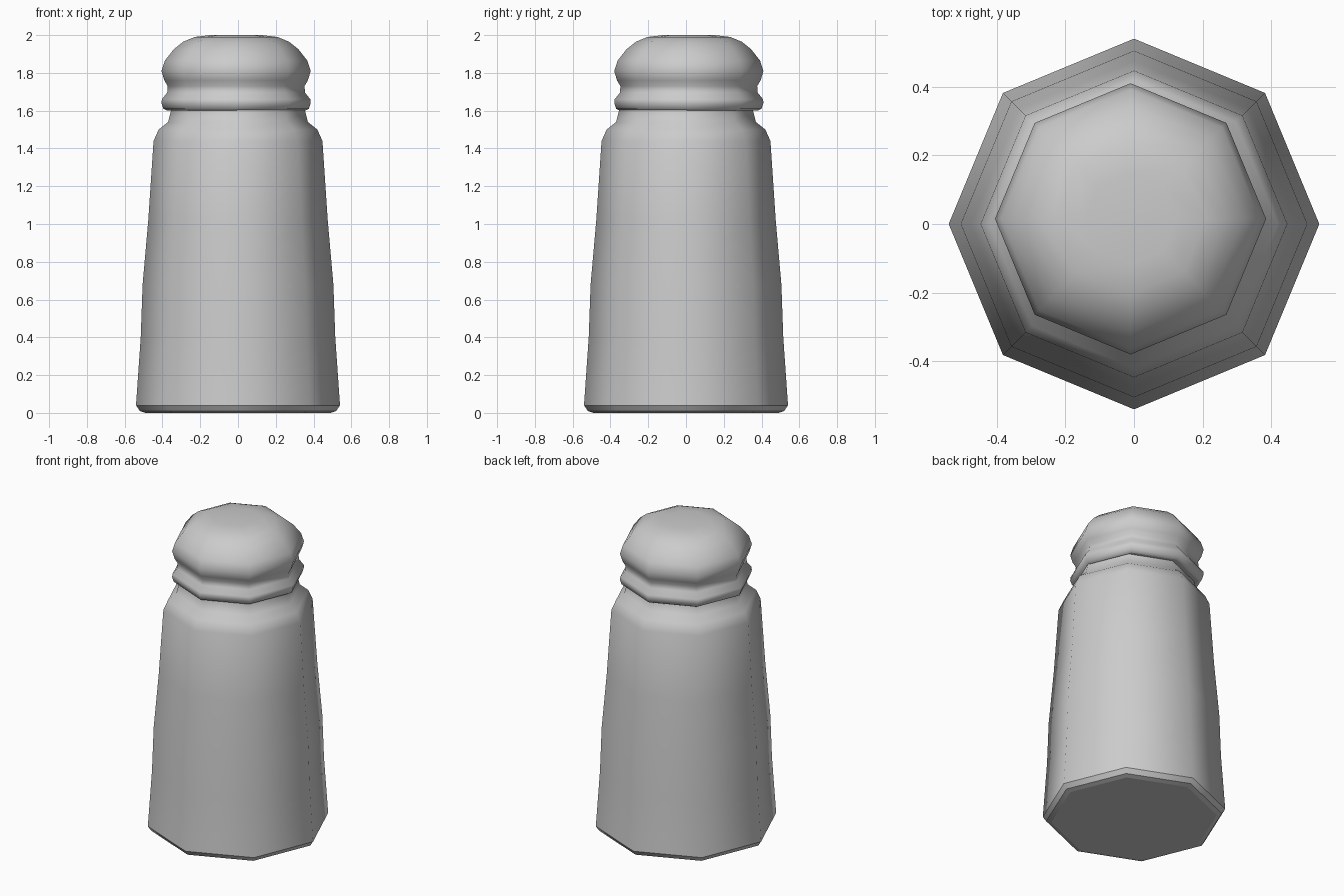
import bpy, bmesh, math

if "Cube" in bpy.data.objects:
    bpy.data.objects.remove(bpy.data.objects["Cube"])

grey = bpy.data.materials.new("light grey")
grey.diffuse_color = (0.6, 0.6, 0.6, 1)
grey.use_nodes = True
grey.node_tree.nodes["Principled BSDF"].inputs["Base Color"].default_value = grey.diffuse_color


def lathe(name, profile, centre=(0, 0), sides=8, sharp_rings=()):
    """Closed octagonal solid from (radius, z) rings, bottom to top."""
    bm = bmesh.new()
    rings = []
    for r, z in profile:
        rings.append([bm.verts.new((centre[0] + r * math.cos(i * math.tau / sides),
                                    centre[1] + r * math.sin(i * math.tau / sides), z))
                      for i in range(sides)])
    for a, b in zip(rings, rings[1:]):
        for i in range(sides):
            j = (i + 1) % sides
            bm.faces.new((a[i], a[j], b[j], b[i]))
    bm.faces.new(rings[0][::-1])
    bm.faces.new(rings[-1])
    for f in bm.faces:
        f.smooth = True
    for k in sharp_rings:
        for i in range(sides):
            bm.edges.get((rings[k][i], rings[k][(i + 1) % sides])).smooth = False
    mesh = bpy.data.meshes.new(name)
    bm.to_mesh(mesh)
    bm.free()
    mesh.materials.append(grey)
    obj = bpy.data.objects.new(name, mesh)
    bpy.context.collection.objects.link(obj)
    return obj


# Tapered body with chamfered foot, rounded shoulder and hidden neck
lathe("shaker_body", [
    (0.49, 0.0), (0.52, 0.01), (0.54, 0.04), (0.515, 0.40), (0.505, 0.68),
    (0.475, 1.02), (0.447, 1.44), (0.42, 1.50), (0.37, 1.54), (0.355, 1.60),
    (0.35, 1.64)], sharp_rings=(0, 1, 2))

# Domed cap with a grip ring, sitting slightly off centre
lathe("shaker_cap", [
    (0.365, 1.60), (0.385, 1.61), (0.395, 1.64), (0.393, 1.66), (0.365, 1.695),
    (0.362, 1.73), (0.38, 1.76), (0.395, 1.81), (0.377, 1.865), (0.33, 1.925),
    (0.28, 1.965), (0.22, 1.99), (0.135, 2.0)],
    centre=(-0.01, 0.015), sharp_rings=(0,))
